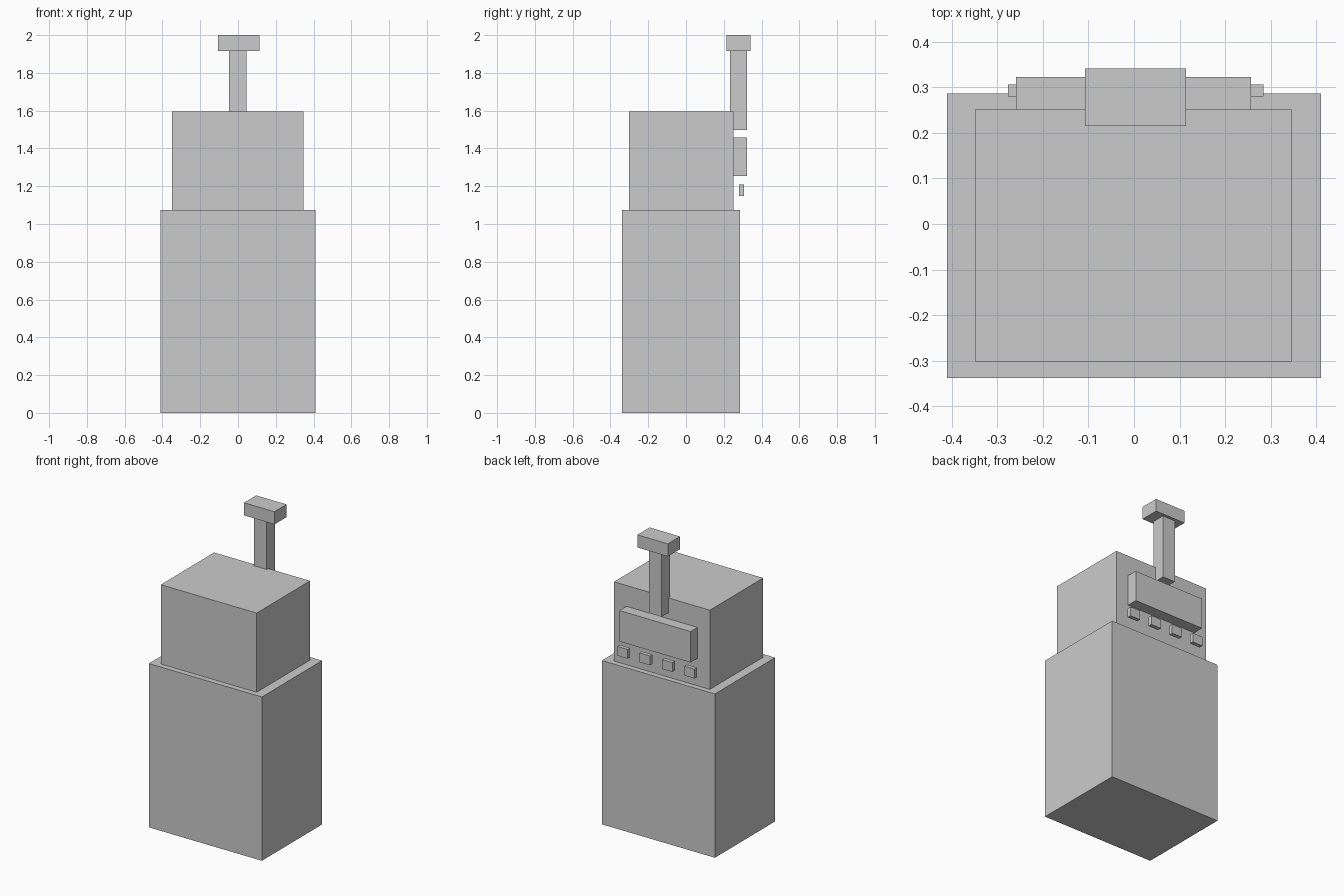
import bpy

if "Cube" in bpy.data.objects:
    bpy.data.objects.remove(bpy.data.objects["Cube"])

# Single flat grey
grey = bpy.data.materials.new("light grey")
grey.diffuse_color = (0.6, 0.6, 0.6, 1)
grey.use_nodes = True
grey.node_tree.nodes["Principled BSDF"].inputs["Base Color"].default_value = grey.diffuse_color


def box(name, x, y, z):
    """Box spanning the given (min, max) ranges."""
    spans = (x, y, z)
    bpy.ops.mesh.primitive_cube_add(size=1, location=[(a + b) / 2 for a, b in spans])
    ob = bpy.context.object
    ob.name = name
    ob.scale = [b - a for a, b in spans]
    bpy.ops.object.transform_apply(location=False, rotation=False, scale=True)
    ob.data.materials.append(grey)
    return ob


# Stacked body
box("lower_body", (-0.41, 0.41), (-0.338, 0.286), (0, 1.075))
box("upper_body", (-0.349, 0.347), (-0.302, 0.251), (1.075, 1.595))

# Mast and its cap behind the upper body
box("mast", (-0.048, 0.044), (0.234, 0.322), (1.498, 1.917))
box("mast_cap", (-0.107, 0.114), (0.215, 0.341), (1.917, 2.0))

# Back panel with a row of buttons below it
box("back_panel", (-0.259, 0.257), (0.251, 0.323), (1.255, 1.458))
for i in range(4):
    left = -0.277 + i * 0.162
    box(f"button_{i + 1}", (left, left + 0.075), (0.28, 0.306), (1.148, 1.209))
